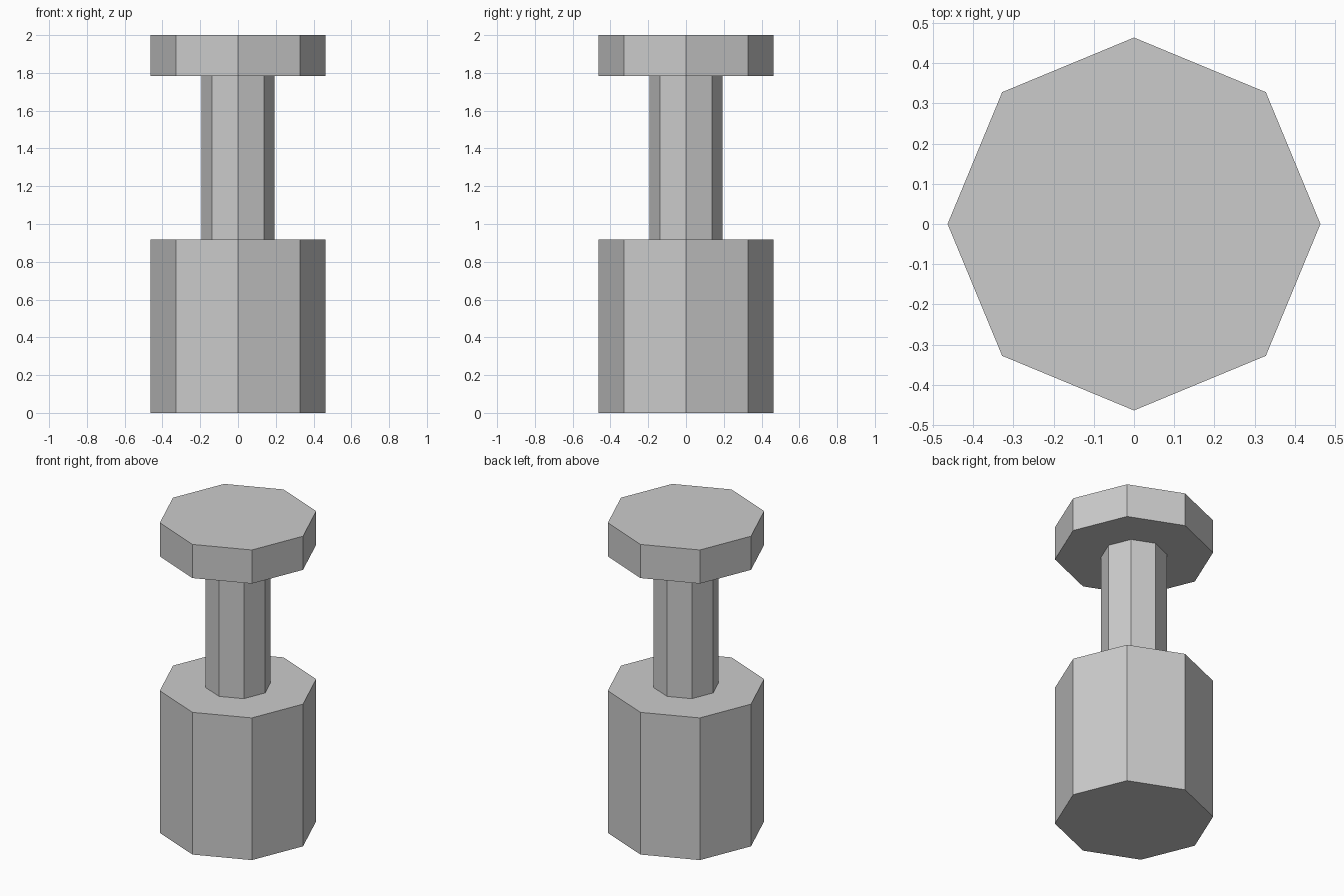
import bpy, bmesh, math

if "Cube" in bpy.data.objects:
    bpy.data.objects.remove(bpy.data.objects["Cube"])

SIDES = 8
R_WIDE, R_NECK = 0.464, 0.194
Z_BASE, Z_CAP, Z_TOP = 0.917, 1.783, 2.0

# Octagonal body, neck and cap as one closed turned shell: (radius, height)
profile = [(R_WIDE, 0), (R_WIDE, Z_BASE), (R_NECK, Z_BASE),
           (R_NECK, Z_CAP), (R_WIDE, Z_CAP), (R_WIDE, Z_TOP)]

bm = bmesh.new()
rings = []
for r, z in profile:
    rings.append([bm.verts.new((r * math.cos(i * math.tau / SIDES),
                                r * math.sin(i * math.tau / SIDES), z))
                  for i in range(SIDES)])

# Walls and shoulders between neighbouring rings
for low, high in zip(rings, rings[1:]):
    for i in range(SIDES):
        j = (i + 1) % SIDES
        bm.faces.new((low[i], low[j], high[j], high[i]))

# Flat bottom and top
bm.faces.new(rings[0][::-1])
bm.faces.new(rings[-1])
bmesh.ops.recalc_face_normals(bm, faces=bm.faces)

mesh = bpy.data.meshes.new("octagonal_post")
bm.to_mesh(mesh)
bm.free()
bpy.context.collection.objects.link(bpy.data.objects.new("octagonal_post", mesh))
